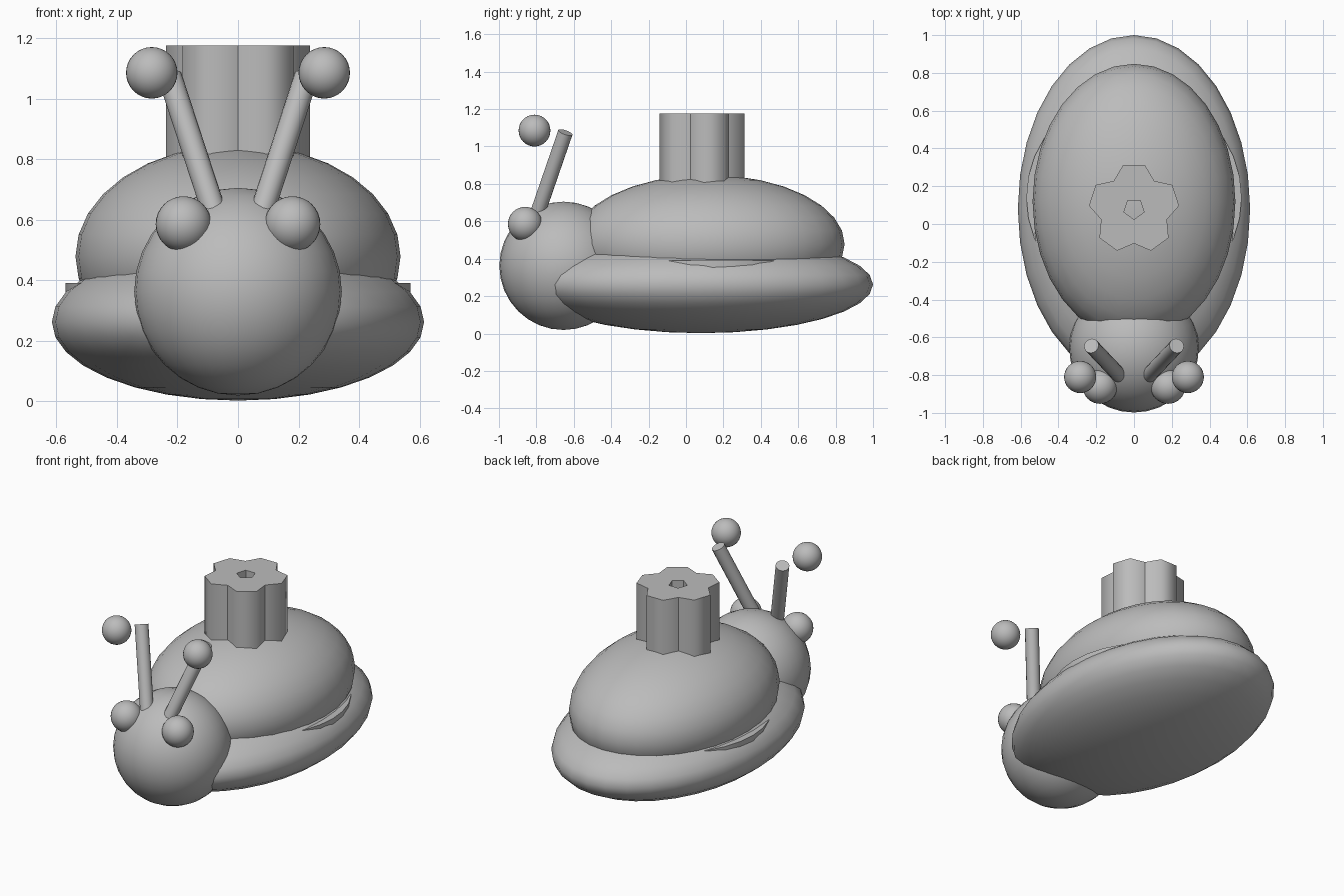
import bpy, bmesh, math
from mathutils import Vector

if "Cube" in bpy.data.objects:
    bpy.data.objects.remove(bpy.data.objects["Cube"])

grey = bpy.data.materials.new("plain_grey")
grey.diffuse_color = (0.5, 0.5, 0.5, 1)
grey.use_nodes = True
grey.node_tree.nodes["Principled BSDF"].inputs["Base Color"].default_value = grey.diffuse_color


def finish(name, angle=40):
    ob = bpy.context.object
    ob.name = name
    ob.data.materials.append(grey)
    bpy.ops.object.transform_apply(location=False, rotation=False, scale=True)
    bpy.ops.object.shade_smooth_by_angle(angle=math.radians(angle))
    return ob


def ellipsoid(name, centre, radii, segs=32, rings=16):
    bpy.ops.mesh.primitive_uv_sphere_add(segments=segs, ring_count=rings, radius=1, location=centre)
    bpy.context.object.scale = radii
    return finish(name)


def rod(name, a, b, radius, sides):
    a, b = Vector(a), Vector(b)
    bpy.ops.mesh.primitive_cylinder_add(vertices=sides, radius=radius, depth=(b - a).length,
                                        location=(a + b) / 2)
    bpy.context.object.rotation_euler = (b - a).to_track_quat('Z', 'Y').to_euler()
    return finish(name)


# Body, shell and head
ellipsoid("lower_body", (0, 0.08, 0.262), (0.615, 0.92, 0.26))
ellipsoid("shell", (0, 0.118, 0.478), (0.537, 0.73, 0.37))
ellipsoid("head", (0, -0.655, 0.362), (0.343, 0.343, 0.343))

# Round disc that peeks out between the shell and the body
rod("shell_seat_disc", (0, 0.14, 0.30), (0, 0.14, 0.39), 0.57, 32)

# Eyes, feelers and floating feeler tips
for side, s in (("left", -1), ("right", 1)):
    ellipsoid(side + "_eye", (s * 0.18, -0.86, 0.585), (0.092,) * 3)
    rod(side + "_feeler", (s * 0.038, -0.843, 0.50), (s * 0.226, -0.645, 1.075), 0.04, 16)
    ellipsoid(side + "_feeler_tip", (s * 0.285, -0.81, 1.085), (0.085,) * 3)

# Five-lobed hollow stud on top of the shell
LOBES, Z0, Z1, CY = 5, 0.72, 1.175, 0.08
bm = bmesh.new()


def column(radius, degrees):
    a = math.radians(degrees)
    x, y = radius * math.cos(a), CY + radius * math.sin(a)
    return bm.verts.new((x, y, Z0)), bm.verts.new((x, y, Z1))


notch = [column(0.183, 54 + 72 * k) for k in range(LOBES)]
inner = [column(0.056, 54 + 72 * k) for k in range(LOBES)]
for k in range(LOBES):
    n = (k + 1) % LOBES
    mid = 90 + 72 * k
    ring = [notch[k], column(0.239, mid - 14), column(0.239, mid + 14), notch[n], inner[n], inner[k]]
    bm.faces.new([c[1] for c in ring])
    bm.faces.new([c[0] for c in reversed(ring)])
    for i in (0, 1, 2, 4):  # outer lobe walls and the wall of the hole
        p, q = ring[i], ring[i + 1]
        bm.faces.new((p[0], q[0], q[1], p[1])).smooth = i < 3
bmesh.ops.recalc_face_normals(bm, faces=bm.faces)
# Lobes shade round, notches and rims stay sharp
notch_verts = {v for c in notch + inner for v in c}
for e in bm.edges:
    upright = abs(e.verts[0].co.z - e.verts[1].co.z) > 0.1
    e.smooth = upright and e.verts[0] not in notch_verts
mesh = bpy.data.meshes.new("lobed_stud")
bm.to_mesh(mesh)
bm.free()
mesh.materials.append(grey)
bpy.context.collection.objects.link(bpy.data.objects.new("lobed_stud", mesh))
